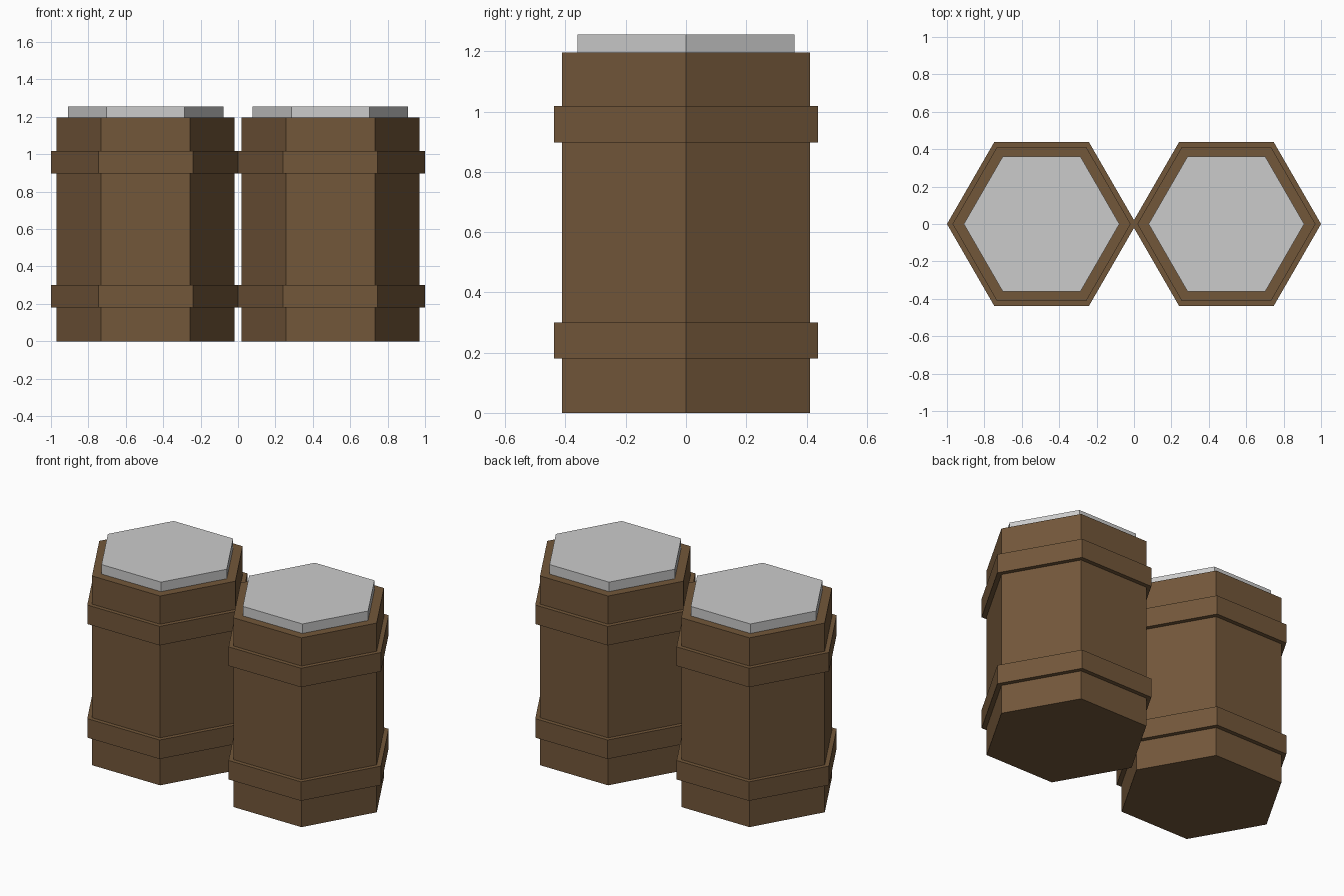
import bpy, bmesh, math

if "Cube" in bpy.data.objects:
    bpy.data.objects.remove(bpy.data.objects["Cube"])


def material(name, color):
    m = bpy.data.materials.new(name)
    m.diffuse_color = (*color, 1)
    m.use_nodes = True
    m.node_tree.nodes["Principled BSDF"].inputs["Base Color"].default_value = m.diffuse_color
    return m


wood = material("brown wood", (0.17, 0.095, 0.042))
grey = material("light grey", (0.60, 0.60, 0.60))


def hex_prism(name, x, radius, z0, z1, mat):
    """Six-sided prism with corners pointing along x."""
    bm = bmesh.new()
    ring = [bm.verts.new((radius * math.cos(i * math.pi / 3),
                          radius * math.sin(i * math.pi / 3), z0)) for i in range(6)]
    base = bm.faces.new(ring)
    top = bmesh.ops.extrude_face_region(bm, geom=[base])
    for v in top["geom"]:
        if isinstance(v, bmesh.types.BMVert):
            v.co.z = z1
    bmesh.ops.recalc_face_normals(bm, faces=bm.faces)
    mesh = bpy.data.meshes.new(name)
    bm.to_mesh(mesh)
    bm.free()
    mesh.materials.append(mat)
    obj = bpy.data.objects.new(name, mesh)
    obj.location.x = x
    bpy.context.collection.objects.link(obj)


# Two matching barrels side by side
for side, x in (("left", -0.494), ("right", 0.494)):
    hex_prism(side + "_barrel_body", x, 0.476, 0, 1.196, wood)
    hex_prism(side + "_lower_band", x, 0.506, 0.18, 0.30, wood)
    hex_prism(side + "_upper_band", x, 0.506, 0.898, 1.018, wood)
    hex_prism(side + "_lid", x, 0.416, 1.196, 1.256, grey)
